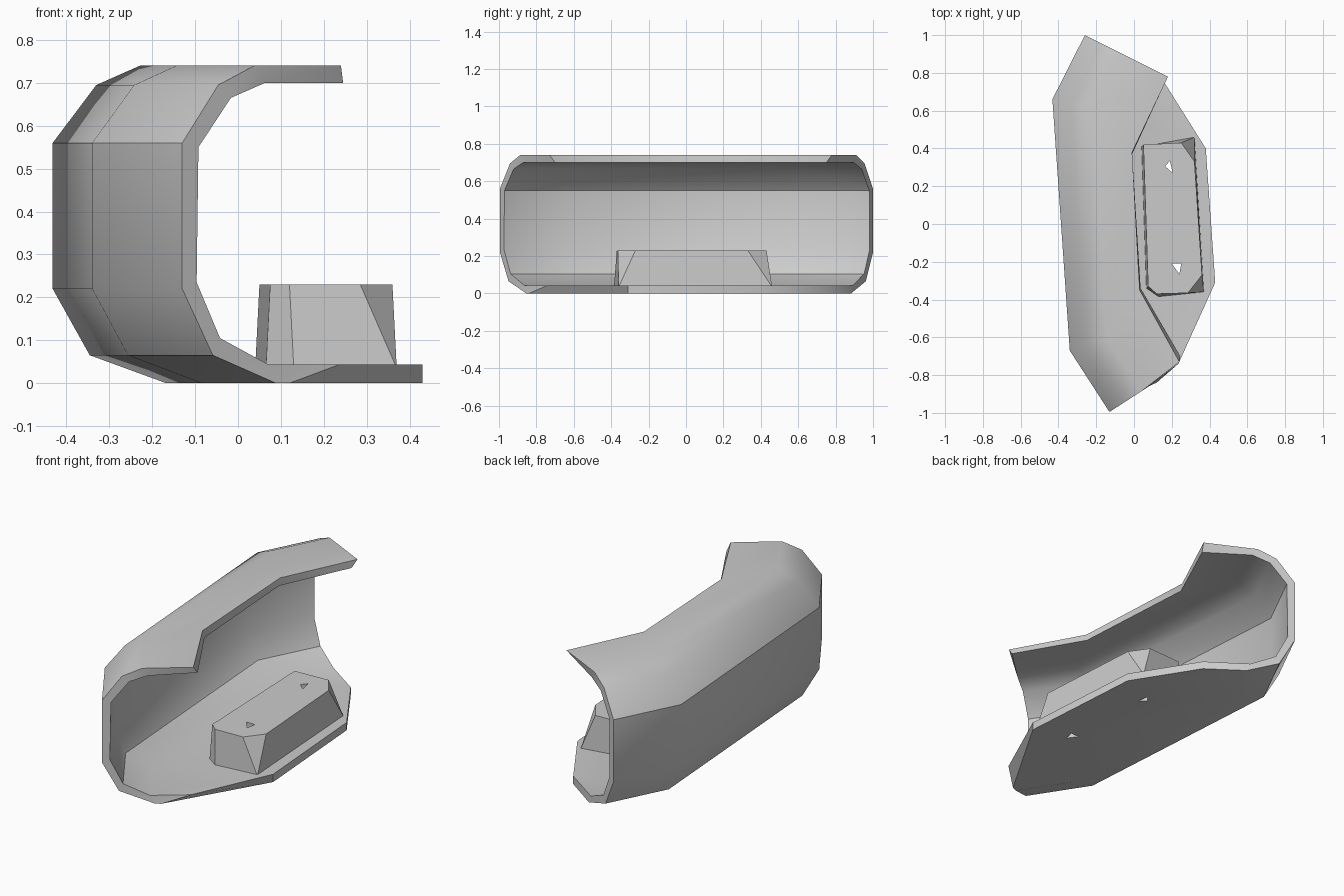
import bpy, bmesh, math
from mathutils import Vector

cube = bpy.data.objects.get("Cube")
if cube:
    bpy.data.objects.remove(cube, do_unlink=True)

grey = bpy.data.materials.new("light_grey")
grey.use_nodes = True
grey.diffuse_color = (0.6, 0.6, 0.6, 1)
grey.node_tree.nodes["Principled BSDF"].inputs["Base Color"].default_value = (0.6, 0.6, 0.6, 1)


def make_object(name, bm):
    bmesh.ops.recalc_face_normals(bm, faces=bm.faces)
    mesh = bpy.data.meshes.new(name)
    bm.to_mesh(mesh)
    bm.free()
    obj = bpy.data.objects.new(name, mesh)
    bpy.context.collection.objects.link(obj)
    mesh.materials.append(grey)
    return obj


def inward(a, b):
    d = (b - a).normalized()
    return Vector((-d.y, d.x))


# Shell: C-shaped section swept along a bent path with mitred corners
path = [Vector(p) for p in ((-.26, 1), (-.432, .66), (-.34, -.67), (-.13, -.995))]
outer = [(.2, .74), (.1, .695), (0, .56), (0, .22), (.085, .065), (.26, 0)]
inner = [(.23, .70), (.135, .665), (.045, .55), (.04, .235), (.105, .105), (.24, .043)]
roof_edge = [(.18, .78), (-.01, .38), (.03, -.35), (.24, -.73)]
roof_under = [(.165, .75), (-.01, .37), (.035, -.34), (.245, -.70)]
floor_edge = [(.16, .75), (.38, .40), (.43, -.31), (.235, -.74)]
floor_under = floor_edge[:3] + [(.12, -.84)]

normals = [inward(path[i], path[i + 1]) for i in range(3)]
bm = bmesh.new()
rings = []
for i, p in enumerate(path):
    a, b = normals[max(i - 1, 0)], normals[min(i, 2)]
    mitre = (a + b) / (1 + a.dot(b))

    def side(edge, profile, lip, z_edge, z_lip):
        pts = [(*edge[i], z_edge)]
        pts += [(*(p + mitre * d), z) for d, z in profile]
        return [bm.verts.new(q) for q in pts + [(*lip[i], z_lip)]]

    rings.append((side(roof_edge, outer, floor_under, .74, 0),
                  side(roof_under, inner, floor_edge, .70, .043)))

for (o1, i1), (o2, i2) in zip(rings, rings[1:]):
    loop1, loop2 = o1 + i1[::-1], o2 + i2[::-1]
    n = len(loop1)
    for k in range(n):
        m = (k + 1) % n
        bm.faces.new((loop1[k], loop1[m], loop2[m], loop2[k]))
for o, q in (rings[0], rings[-1]):
    for k in range(len(o) - 1):
        bm.faces.new((o[k], o[k + 1], q[k + 1], q[k]))
shell = make_object("curved_shell", bm)

# Raised block with clipped upper corners
bm = bmesh.new()
base = [(.04, .41), (.32, .46), (.37, -.36), (.13, -.385), (.065, -.34)]
top = [(.05, .42), (.25, .43), (.32, .33), (.36, -.27), (.285, -.365), (.12, -.37), (.075, -.33)]
lo = [bm.verts.new((x, y, .035)) for x, y in base]
hi = [bm.verts.new((x, y, .23)) for x, y in top]
bm.faces.new(lo)
bm.faces.new(hi)
for f in ((lo[0], lo[1], hi[1], hi[0]), (lo[1], hi[2], hi[1]),
          (lo[1], lo[2], hi[3], hi[2]), (lo[2], hi[4], hi[3]),
          (lo[2], lo[3], hi[5], hi[4]), (lo[3], lo[4], hi[6], hi[5]),
          (lo[4], lo[0], hi[0], hi[6])):
    bm.faces.new(f)
block = make_object("raised_block", bm)

# Two triangular holes through block and floor
bm = bmesh.new()
for tri in (((.165, .305), (.19, .335), (.205, .27)), ((.2, -.21), (.25, -.21), (.24, -.265))):
    face = bm.faces.new([bm.verts.new((x, y, -.1)) for x, y in tri])
    ext = bmesh.ops.extrude_face_region(bm, geom=[face])["geom"]
    bmesh.ops.translate(bm, vec=(0, 0, .5),
                        verts=[v for v in ext if isinstance(v, bmesh.types.BMVert)])
cutter = make_object("hole_cutter", bm)
cutter.hide_render = True
cutter.hide_viewport = True
cutter.display_type = 'WIRE'

for obj in (shell, block):
    bpy.ops.object.select_all(action='DESELECT')
    obj.select_set(True)
    bpy.context.view_layer.objects.active = obj
    mod = obj.modifiers.new("holes", 'BOOLEAN')
    mod.operation = 'DIFFERENCE'
    mod.solver = 'EXACT'
    mod.object = cutter
    bpy.ops.object.modifier_apply(modifier=mod.name)
    bpy.ops.object.shade_smooth_by_angle(angle=math.radians(33 if obj is shell else 15))
bpy.data.objects.remove(cutter, do_unlink=True)
